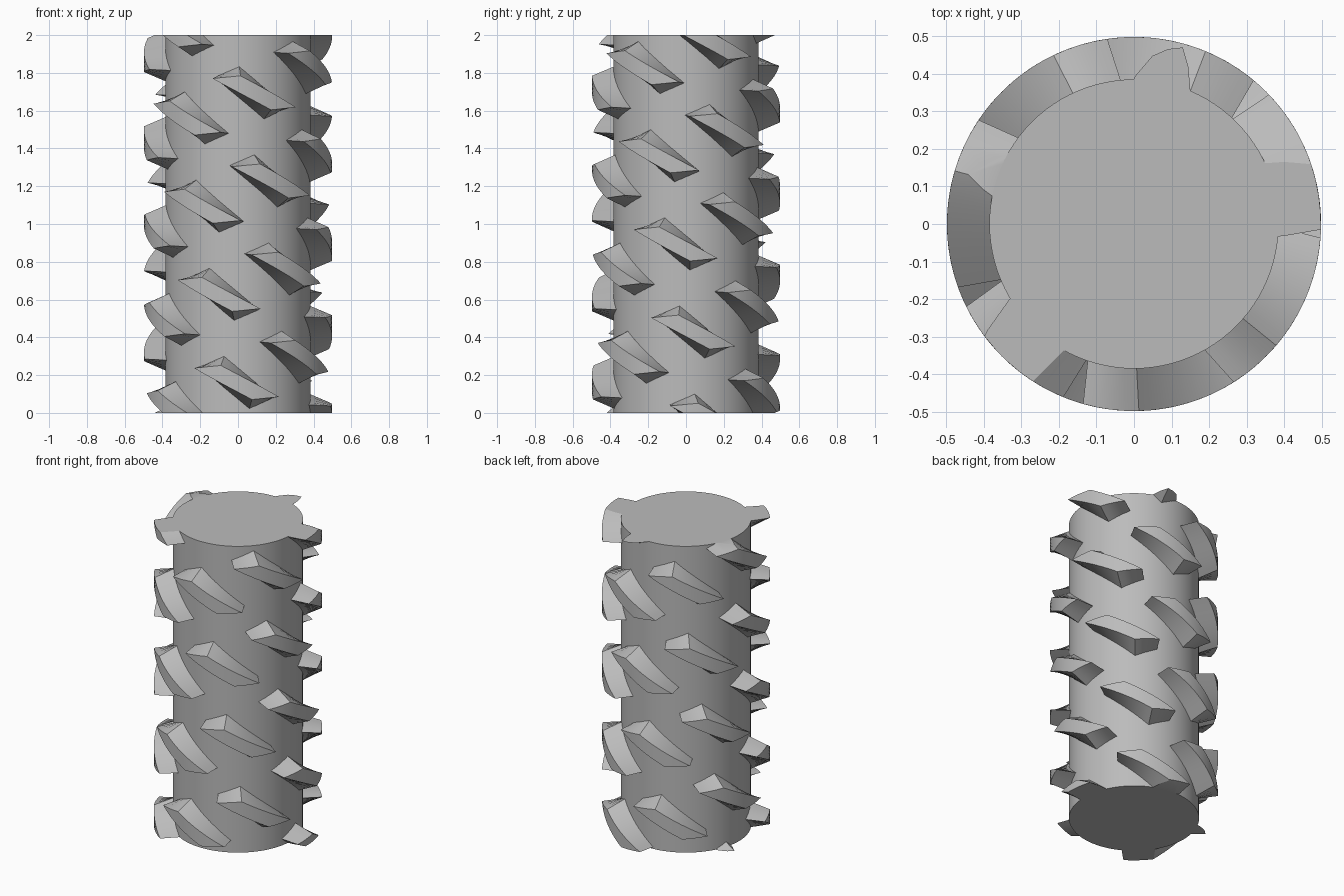
import bpy, bmesh, math
from mathutils import Vector

if "Cube" in bpy.data.objects:
    bpy.data.objects.remove(bpy.data.objects["Cube"], do_unlink=True)

CORE_R, LUG_R, BASE_R, HEIGHT = 0.385, 0.498, 0.376, 2.0
TURN, RISE = 204.0, 2.0 / 30      # helical step from one lug to the next
START_ANGLE, START_Z = -1.0, 0.161  # lug number 0

grey = bpy.data.materials.new("plain grey")
grey.use_nodes = True
colour = (0.5, 0.5, 0.5, 1)
grey.diffuse_color = colour
grey.node_tree.nodes["Principled BSDF"].inputs["Base Color"].default_value = colour


def make_object(name, bm):
    bmesh.ops.recalc_face_normals(bm, faces=bm.faces)
    mesh = bpy.data.meshes.new(name)
    bm.to_mesh(mesh)
    bm.free()
    mesh.materials.append(grey)
    obj = bpy.data.objects.new(name, mesh)
    bpy.context.collection.objects.link(obj)
    return obj


def mix(a, b, t):
    return (a[0] + (b[0] - a[0]) * t, a[1] + (b[1] - a[1]) * t)


def opposite(p):
    return (-p[0], -p[1])


# Upper-end corners of a lug as (degrees, height) from its centre;
# the lower end is the same turned by half a turn.
OUT_LEFT, OUT_TOP = (-26.8, 0.076), (-9.5, 0.09)
BASE_LEFT, BASE_TOP = (-30, 0.082), (-10, 0.142)


def lug(index):
    angle = START_ANGLE + TURN * index
    height = START_Z + RISE * index
    along, across = 10, 4

    def point(polar, radius):
        a = math.radians(angle + polar[0])
        return Vector((radius * math.sin(a), -radius * math.cos(a), height + polar[1]))

    # rings of points from the upper to the lower end
    bm = bmesh.new()
    rings = []
    for i in range(along + 1):
        t = i / along
        ring = []
        for left, top, radius in ((OUT_LEFT, OUT_TOP, LUG_R), (BASE_LEFT, BASE_TOP, BASE_R)):
            low = mix(left, opposite(top), t)
            high = mix(top, opposite(left), t)
            row = [point(mix(low, high, s / across), radius) for s in range(across + 1)]
            ring += row if radius == LUG_R else row[::-1]
        rings.append([bm.verts.new(p) for p in ring])
    n = len(rings[0])
    for r0, r1 in zip(rings, rings[1:]):
        for j in range(n):
            k = (j + 1) % n
            bm.faces.new((r0[j], r0[k], r1[k], r1[j]))
    for r in (rings[0], rings[-1]):
        for j in range(across):
            bm.faces.new((r[j], r[j + 1], r[n - 2 - j], r[n - 1 - j]))

    # trim flush with the ends of the core
    for z, direction in ((0, -1), (HEIGHT, 1)):
        cut = bmesh.ops.bisect_plane(
            bm, geom=bm.verts[:] + bm.edges[:] + bm.faces[:], dist=1e-6,
            plane_co=(0, 0, z), plane_no=(0, 0, direction), clear_outer=True)
        edges = [e for e in cut["geom_cut"] if isinstance(e, bmesh.types.BMEdge)]
        if edges:
            bmesh.ops.holes_fill(bm, edges=edges, sides=0)
    if not bm.faces:
        bm.free()
        return None
    return make_object("lug_%02d" % (index + 5), bm)


# round core
core_bm = bmesh.new()
bmesh.ops.create_cone(core_bm, cap_ends=True, segments=96,
                      radius1=CORE_R, radius2=CORE_R, depth=HEIGHT)
bmesh.ops.translate(core_bm, verts=core_bm.verts, vec=(0, 0, HEIGHT / 2))
parts = [make_object("core", core_bm)]

# slanted lugs winding round the core
parts += [p for p in (lug(i) for i in range(-4, 31)) if p]

bpy.ops.object.select_all(action='DESELECT')
for p in parts:
    p.select_set(True)
bpy.context.view_layer.objects.active = parts[0]
bpy.ops.object.shade_smooth_by_angle(angle=math.radians(25))
